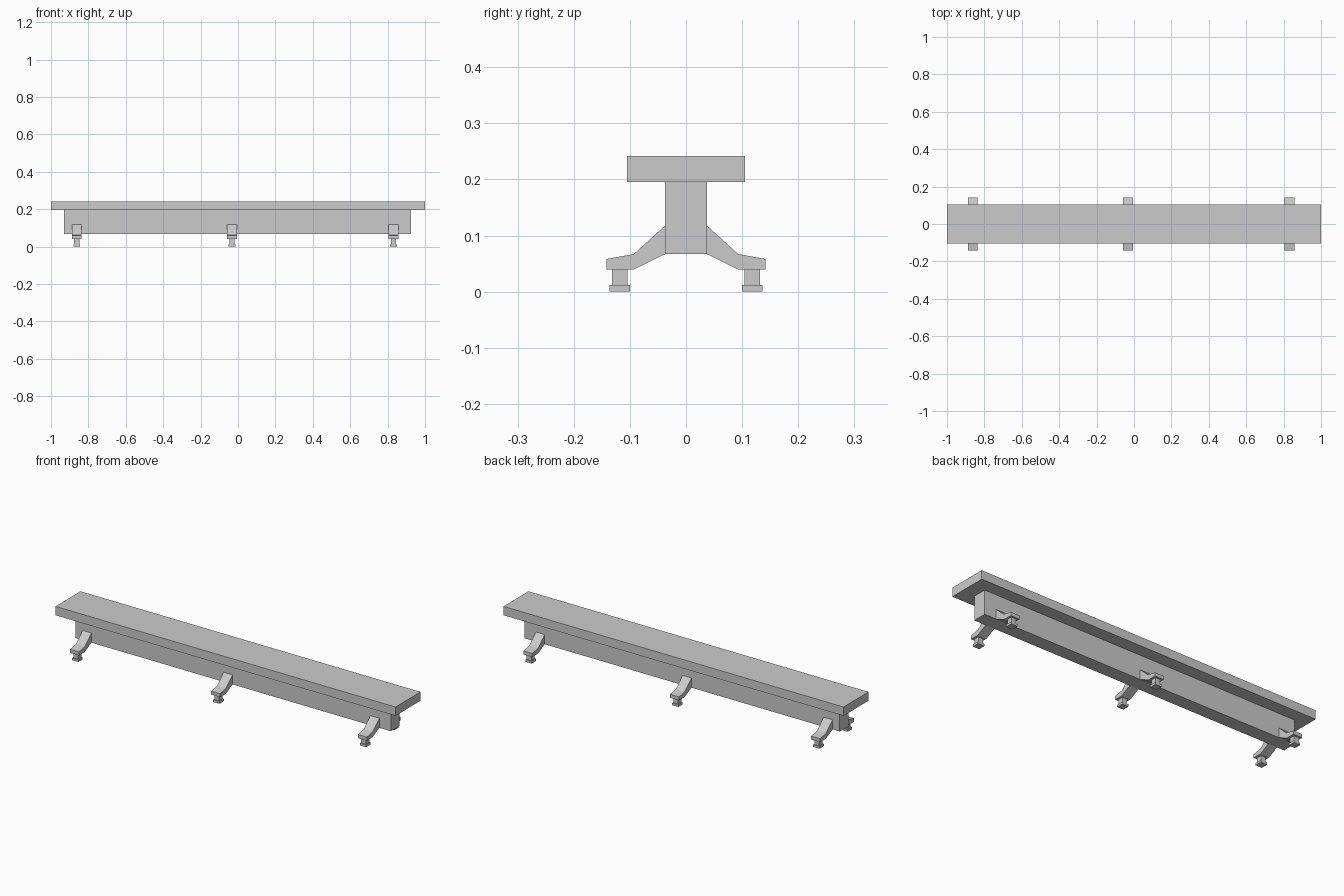
import bpy
import bmesh

cube = bpy.data.objects.get("Cube")
if cube:
    bpy.data.objects.remove(cube, do_unlink=True)

# Single flat grey
grey = bpy.data.materials.new("light_grey")
grey.use_nodes = True
colour = (0.6, 0.6, 0.6, 1)
grey.diffuse_color = colour
grey.node_tree.nodes["Principled BSDF"].inputs["Base Color"].default_value = colour


def prism(name, outline, x0, x1):
    """Extrude a (y, z) outline along x."""
    bm = bmesh.new()
    face = bm.faces.new([bm.verts.new((x0, y, z)) for y, z in outline])
    ext = bmesh.ops.extrude_face_region(bm, geom=[face])
    moved = [g for g in ext["geom"] if isinstance(g, bmesh.types.BMVert)]
    bmesh.ops.translate(bm, verts=moved, vec=(x1 - x0, 0, 0))
    bmesh.ops.recalc_face_normals(bm, faces=bm.faces)
    mesh = bpy.data.meshes.new(name)
    bm.to_mesh(mesh)
    bm.free()
    mesh.materials.append(grey)
    obj = bpy.data.objects.new(name, mesh)
    bpy.context.collection.objects.link(obj)
    return obj


def box(name, x0, x1, y0, y1, z0, z1):
    return prism(name, [(y0, z0), (y1, z0), (y1, z1), (y0, z1)], x0, x1)


# Seat plank and the beam below it
box("seat_plank", -1, 1, -0.105, 0.105, 0.195, 0.242)
box("beam", -0.93, 0.925, -0.037, 0.037, 0.067, 0.195)

# Bent legs with a post and foot pad, in pairs front and back
leg_outline = [(0.037, 0.118), (0.093, 0.067), (0.142, 0.058),
               (0.142, 0.039), (0.094, 0.039), (0.037, 0.067)]
post_y = 0.118
for place, x in (("right", -0.862), ("middle", -0.032), ("left", 0.831)):
    for side, s in (("front", -1), ("back", 1)):
        tag = f"{side}_{place}"
        prism(f"{tag}_leg", [(s * y, z) for y, z in leg_outline], x - 0.026, x + 0.026)
        for part, half, z0, z1 in (("post", 0.014, 0.012, 0.039), ("foot_pad", 0.0185, 0, 0.012)):
            box(f"{tag}_{part}", x - half, x + half,
                s * post_y - half, s * post_y + half, z0, z1)
